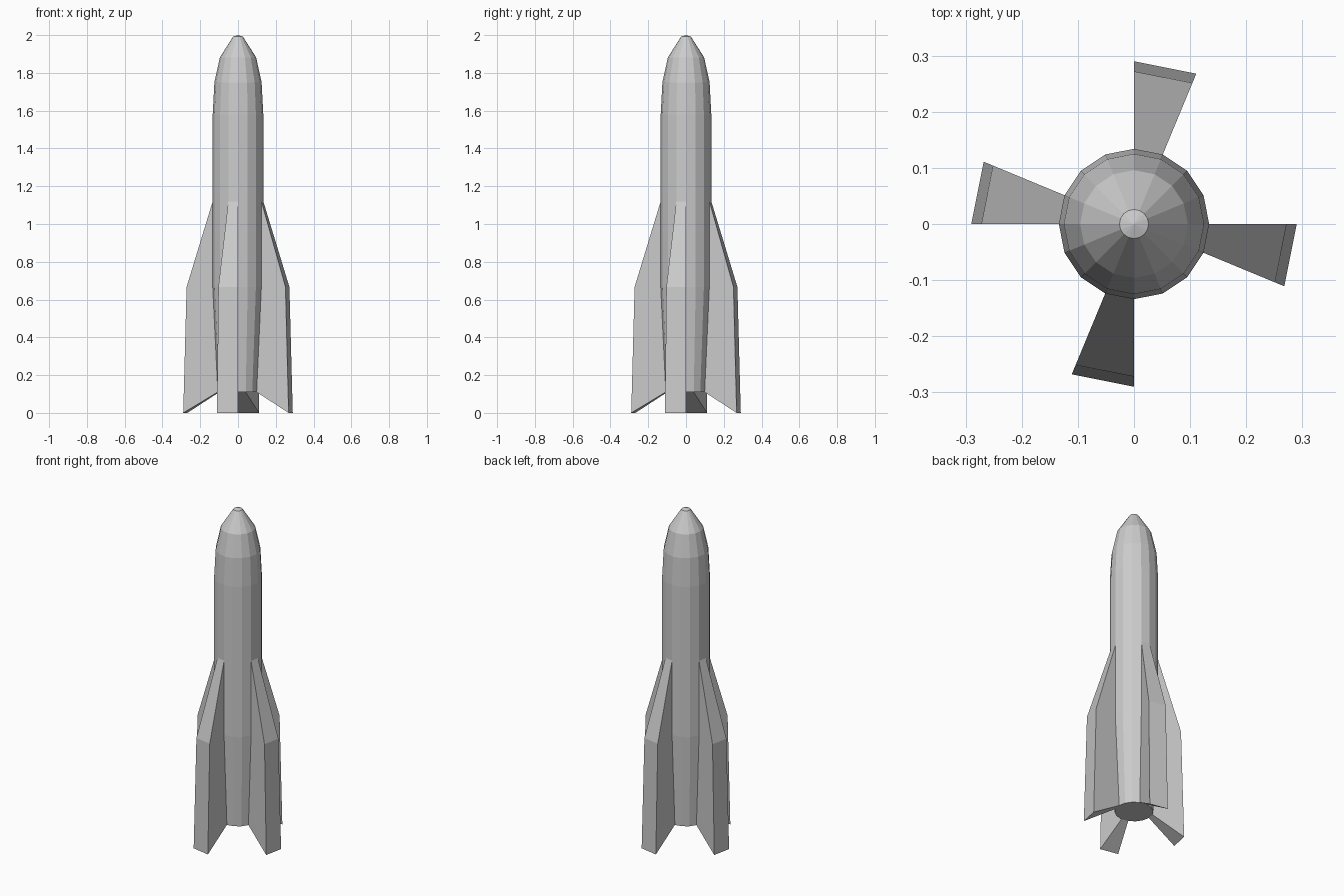
import bpy, bmesh
from math import pi, cos, sin

if "Cube" in bpy.data.objects:
    bpy.data.objects.remove(bpy.data.objects["Cube"])

SIDES = 16
# (radius, height) profile of the hull, bottom to top
PROFILE = [(0.107, 0.11), (0.134, 0.667), (0.134, 1.12), (0.134, 1.58),
           (0.125, 1.75), (0.096, 1.882), (0.026, 1.992)]
# outer fin edge radius and height for the two lowest rings
FIN_EDGE = [(0.29, 0.0), (0.272, 0.667)]

bm = bmesh.new()

# Hull: stacked rings joined by quads
rings = []
for r, z in PROFILE:
    rings.append([bm.verts.new((r * cos(2 * pi * i / SIDES), r * sin(2 * pi * i / SIDES), z))
                  for i in range(SIDES)])
panels = {}
for k in range(len(rings) - 1):
    for i in range(SIDES):
        j = (i + 1) % SIDES
        panels[k, i] = bm.faces.new((rings[k][i], rings[k][j], rings[k + 1][j], rings[k + 1][i]))

# Flat base and slightly domed tip
bm.faces.new(rings[0][::-1])
tip = bm.verts.new((0, 0, 2.0))
for i in range(SIDES):
    bm.faces.new((rings[-1][i], rings[-1][(i + 1) % SIDES], tip))

# Fins: one hull strip per quadrant pulled outward, tapering to nothing at the top
for i in range(3, SIDES, 4):
    out = bmesh.ops.extrude_face_region(bm, geom=[panels[0, i], panels[1, i]])
    for v in [g for g in out["geom"] if isinstance(g, bmesh.types.BMVert)]:
        level = min(range(3), key=lambda k: abs(PROFILE[k][1] - v.co.z))
        if level < 2:
            r, z = FIN_EDGE[level]
            s = r / PROFILE[level][0]
            v.co = (v.co.x * s, v.co.y * s, z)
    # remove the hull panels now hidden inside the fin, if they remain
    old = [f for f in (panels[0, i], panels[1, i]) if f.is_valid]
    if old:
        bmesh.ops.delete(bm, geom=old, context='FACES')

bmesh.ops.remove_doubles(bm, verts=bm.verts, dist=0.0005)
bmesh.ops.recalc_face_normals(bm, faces=bm.faces)

mesh = bpy.data.meshes.new("rocket_body")
bm.to_mesh(mesh)
bm.free()
rocket = bpy.data.objects.new("rocket_body", mesh)
bpy.context.collection.objects.link(rocket)
